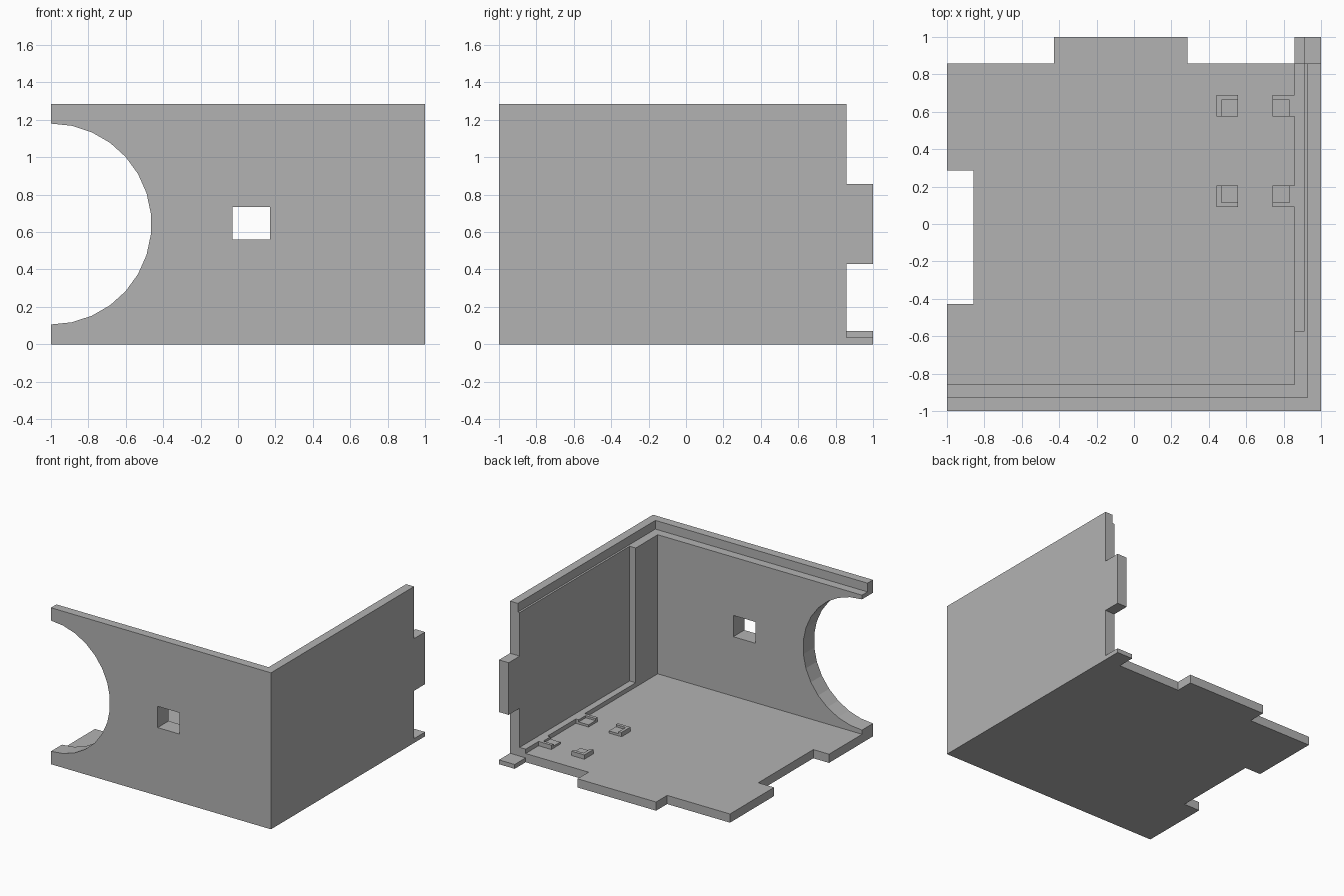
import bpy
import bmesh
from math import sin, cos, radians

if "Cube" in bpy.data.objects:
    bpy.data.objects.remove(bpy.data.objects["Cube"], do_unlink=True)

UNIT = 1 / 14                 # design module
THICK = 2 * UNIT              # wall thickness and tab length
INNER = 1 - THICK             # inner wall face
FLOOR = UNIT                  # floor top
HEIGHT = 18 * UNIT
LEDGE = FLOOR + UNIT / 2      # top of the low ledge and clips
PANEL = 0.912                 # face of the thinned side wall
TAB_LO, TAB_HI = -6 * UNIT, 4 * UNIT

grey = bpy.data.materials.new("plain grey")
grey.use_nodes = True
grey.diffuse_color = (0.45, 0.45, 0.45, 1)
grey.node_tree.nodes["Principled BSDF"].inputs["Base Color"].default_value = grey.diffuse_color


def prism(name, outline, lo, hi, axis="z"):
    """Extrude a flat outline along z, or along y for an (x, z) outline."""
    bm = bmesh.new()
    if axis == "z":
        place = lambda p, d: (p[0], p[1], d)
    else:
        place = lambda p, d: (p[0], d, p[1])
    low = [bm.verts.new(place(p, lo)) for p in outline]
    high = [bm.verts.new(place(p, hi)) for p in outline]
    bm.faces.new(low)
    bm.faces.new(high)
    for i in range(len(low)):
        j = (i + 1) % len(low)
        bm.faces.new((low[i], low[j], high[j], high[i]))
    bmesh.ops.recalc_face_normals(bm, faces=bm.faces)
    mesh = bpy.data.meshes.new(name)
    bm.to_mesh(mesh)
    bm.free()
    mesh.materials.append(grey)
    obj = bpy.data.objects.new(name, mesh)
    bpy.context.scene.collection.objects.link(obj)
    return obj


def box(name, x0, x1, y0, y1, z0, z1):
    return prism(name, [(x0, y0), (x1, y0), (x1, y1), (x0, y1)], z0, z1)


def cut(obj, cutters):
    """Subtract the cutters, bake the result and remove them."""
    for cutter in cutters:
        cutter.hide_render = True
        mod = obj.modifiers.new("cut", "BOOLEAN")
        mod.operation = "DIFFERENCE"
        mod.solver = "EXACT"
        mod.object = cutter
    graph = bpy.context.evaluated_depsgraph_get()
    mesh = bpy.data.meshes.new_from_object(obj.evaluated_get(graph))
    obj.modifiers.clear()
    obj.data = mesh
    for cutter in cutters:
        bpy.data.objects.remove(cutter, do_unlink=True)


# Floor plate with a back tab and a side notch
prism("floor", [
    (-1, -1), (1, -1), (1, INNER), (TAB_HI, INNER), (TAB_HI, 1), (TAB_LO, 1),
    (TAB_LO, INNER), (-1, INNER), (-1, TAB_HI), (-INNER, TAB_HI),
    (-INNER, TAB_LO), (-1, TAB_LO)], 0, FLOOR)

# Front and side walls as one L-shaped block
walls = prism("walls", [
    (-1, -1), (1, -1), (1, INNER), (INNER, INNER), (INNER, -INNER),
    (-1, -INNER)], FLOOR, HEIGHT)

# Round opening, window, top rebate and side panel recess
radius = 0.537
circle = [(-1 + radius * cos(radians(6 + 12 * k)),
           HEIGHT / 2 + radius * sin(radians(6 + 12 * k))) for k in range(30)]
cut(walls, [
    prism("round_cutter", circle, -1.2, -0.7, "y"),
    box("window_cutter", -0.03, 0.17, -1.2, -0.7, 0.56, 0.735),
    box("rebate_cutter", -1.5, 1 - UNIT, UNIT - 1, 1.5, HEIGHT - UNIT, 1.5),
    box("recess_cutter", 0.7, PANEL, -8 * UNIT, 1.5, LEDGE, 1.5),
])

# Tabs at the back edge of the side wall
box("side_wall_tab", PANEL, 1, INNER, 1, 6 * UNIT, 12 * UNIT)
box("floor_corner_tab", INNER, 1, INNER, 1, 0, UNIT / 2)

# Four corner clips: a raised L rim around a lower pad
SIZE, RIM = 0.116, 0.026
HALF_X, HALF_Y = 0.208, 0.3
CENTRE_X, CENTRE_Y = INNER - HALF_X, 0.39
for sx, side in ((1, "left"), (-1, "right")):
    for sy, end in ((1, "back"), (-1, "front")):
        def at(u, v):
            return (CENTRE_X + sx * (HALF_X - u), CENTRE_Y + sy * (HALF_Y - v))
        prism(f"clip_rim_{end}_{side}", [
            at(0, 0), at(SIZE, 0), at(SIZE, RIM), at(RIM, RIM),
            at(RIM, SIZE), at(0, SIZE)], FLOOR, LEDGE)
        prism(f"clip_pad_{end}_{side}", [
            at(RIM, RIM), at(SIZE, RIM), at(SIZE, SIZE), at(RIM, SIZE)],
            FLOOR, FLOOR + UNIT / 4)
